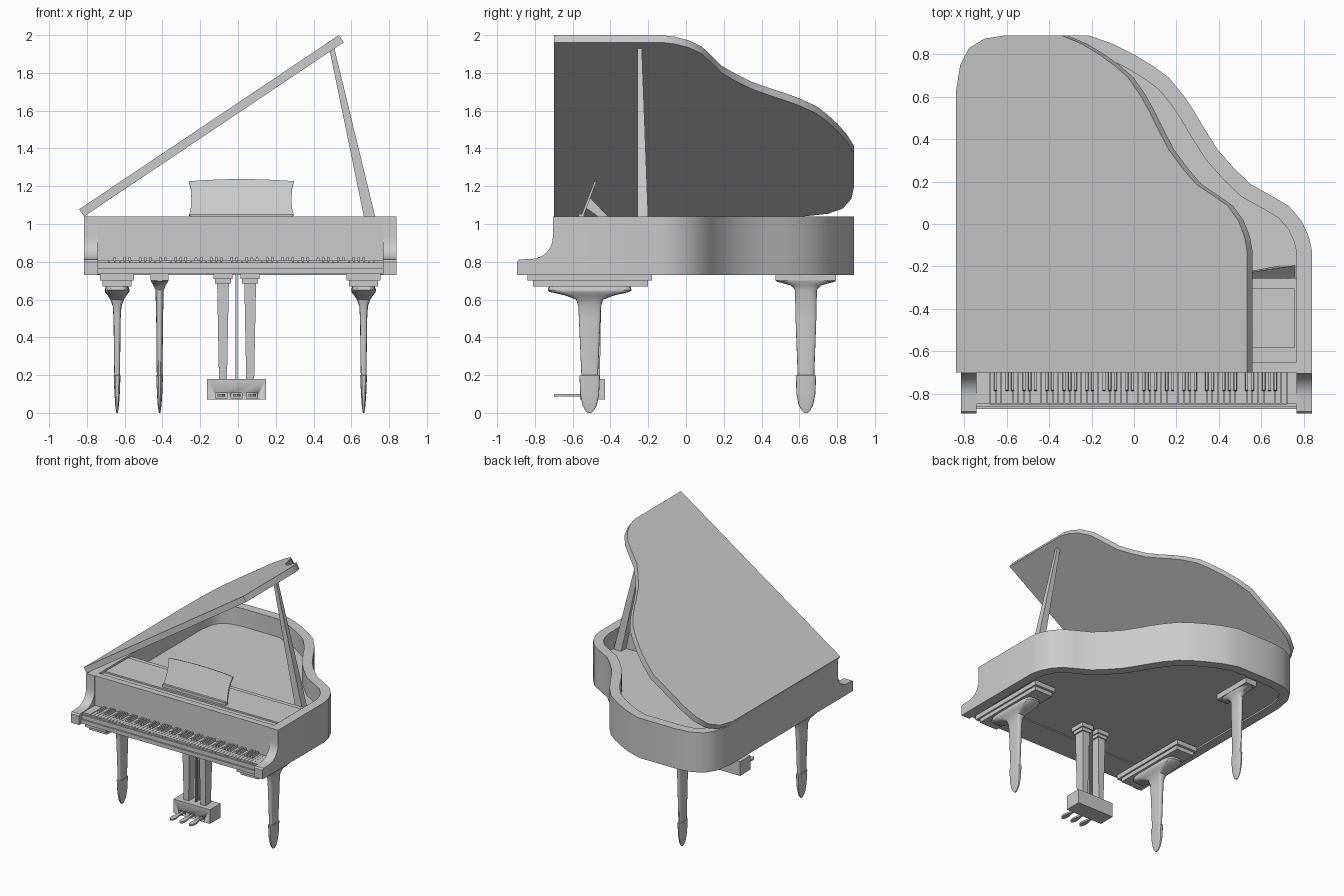
import bpy, bmesh
from math import atan2, cos, sin, pi, radians
from mathutils import Vector

if "Cube" in bpy.data.objects:
    bpy.data.objects.remove(bpy.data.objects["Cube"])


def finish(name, bm):
    bmesh.ops.recalc_face_normals(bm, faces=bm.faces)
    me = bpy.data.meshes.new(name)
    bm.to_mesh(me)
    bm.free()
    me.shade_smooth()
    me.set_sharp_from_angle(angle=radians(32))
    ob = bpy.data.objects.new(name, me)
    bpy.context.collection.objects.link(ob)
    return ob


def loft(name, rings):
    """Closed skin through rings that have equal point counts."""
    bm = bmesh.new()
    vs = [[bm.verts.new(p) for p in r] for r in rings]
    n = len(vs[0])
    for a, b in zip(vs, vs[1:]):
        for i in range(n):
            j = (i + 1) % n
            bm.faces.new((a[i], a[j], b[j], b[i]))
    bm.faces.new(vs[0])
    bm.faces.new(vs[-1])
    return finish(name, bm)


def prism(name, pts, axis, lo, hi):
    """Extrude a 2D outline along an axis: x takes (y,z), y takes (x,z), z takes (x,y)."""
    put = {'x': lambda p, t: (t, p[0], p[1]),
           'y': lambda p, t: (p[0], t, p[1]),
           'z': lambda p, t: (p[0], p[1], t)}[axis]
    return loft(name, [[put(p, t) for p in pts] for t in (lo, hi)])


def box(name, x0, x1, y0, y1, z0, z1):
    return prism(name, [(x0, y0), (x1, y0), (x1, y1), (x0, y1)], 'z', z0, z1)


def inset(path, d):
    """Offset an open path to its left by d, with mitred corners."""
    p = [Vector(q) for q in path]
    nor = [Vector((a.y - b.y, b.x - a.x)).normalized() for a, b in zip(p, p[1:])]
    out = []
    for i, q in enumerate(p):
        a, b = nor[max(i - 1, 0)], nor[min(i, len(nor) - 1)]
        out.append(tuple(q + (a + b) * d / (1 + a.dot(b))))
    return out


# Case outline, from right front around the tail to left front
OUT = [(.84, -.70), (.84, -.13), (.825, -.06), (.79, .015), (.73, .085), (.645, .135),
       (.55, .188), (.475, .26), (.395, .35), (.335, .445), (.285, .53), (.235, .605),
       (.165, .69), (.09, .745), (0, .80), (-.10, .85), (-.215, .89), (-.53, .89),
       (-.65, .875), (-.74, .83), (-.79, .75), (-.815, .62), (-.815, -.70)]
INN = inset(OUT, .073)
XL, XR = INN[-1][0], INN[0][0]

# Case: curved rim, soundboard body, arms
prism("rim", OUT + INN[::-1], 'z', .73, 1.04)
prism("soundboard", INN, 'z', .742, .90)
arm = [(-.70, .73), (-.70, 1.04), (-.705, 1.04)]
arm += [(-.82 + .115 * cos(a), .93 - .115 * sin(a)) for a in [i * pi / 16 for i in range(9)]]
arm += [(-.885, .812), (-.895, .80), (-.895, .73)]
prism("left_arm", arm, 'x', -.815, XL)
prism("right_arm", arm, 'x', XR, .84)

# Lid, hinged on the left edge
lid = prism("lid", [(x + .815, y) for x, y in OUT], 'z', 0, .046)
lid.location = (-.815, 0, 1.04)
lid.rotation_euler.y = -atan2(.92, 1.372)

# Lid prop, tapering upward
loft("lid_prop", [[(xa, -.257, z), (xb, -.257, z), (xb, yb, z), (xa, yb, z)]
                  for z, xa, xb, yb in ((.90, .695, .76, -.195), (1.93, .483, .510, -.234))])

# Fallboard, front deck and its raised panel
box("fallboard", XL, XR, -.70, -.65, .79, 1.04)
box("deck", XL, XR, -.65, -.255, .89, 1.02)
box("deck_panel", -.735, .757, -.585, -.305, 1.02, 1.032)

# Keybed, front slip and cheek blocks
box("keybed", XL, XR, -.85, -.65, .735, .785)
box("key_slip_lower", XL, XR, -.872, -.85, .735, .765)
box("key_slip_upper", XL, XR, -.86, -.848, .765, .797)
box("left_cheek_block", XL, -.682, -.848, -.70, .785, .81)
box("right_cheek_block", .722, XR, -.848, -.70, .785, .81)

# Keyboard: 52 naturals and 36 sharps
K0, KW = -.68, 1.4 / 52
for i in range(52):
    x = K0 + i * KW
    box("white_key", x + .001, x + KW - .001, -.846, -.70, .785, .808)
    if i % 7 in (0, 2, 3, 5, 6) and i < 51:
        c = x + KW
        loft("black_key", [[(c - w, y, z), (c + w, y, z), (c + w, -.70, z), (c - w, -.70, z)]
                           for w, y, z in ((.008, -.79, .80), (.006, -.783, .826))])

# Music desk with waisted sides and bowed top, ledge and struts
side = [(.277, 0), (.268, .04), (.265, .10), (.268, .15), (.278, .192)]
top = [(.18, .199), (.07, .203)]
half = side + top
desk = prism("music_desk", half + [(-x, z) for x, z in half[::-1]], 'y', -.006, .006)
desk.location = (.018, -.548, 1.045)
desk.rotation_euler.x = -atan2(.072, .19)
box("desk_ledge", -.255, .29, -.568, -.54, 1.03, 1.054)
for x in (-.13, .15):
    prism("desk_strut", [(-.53, 1.085), (-.508, 1.14), (-.405, 1.032), (-.455, 1.032)],
          'x', x, x + .02)


def leg(name, cx, cy, secs, power):
    """Loft of rounded sections (z, half width x, half width y)."""
    def ring(z, hx, hy):
        r = []
        for i in range(24):
            a = 2 * pi * i / 24
            c, s = cos(a), sin(a)
            r.append((cx + hx * (abs(c) ** power) * (1 if c > 0 else -1),
                      cy + hy * (abs(s) ** power) * (1 if s > 0 else -1), z))
        return r
    loft(name, [ring(*s) for s in secs])


# Legs share the same shaft and spade foot
shaft = [(.20, .015, .044), (.197, .018, .054), (.10, .014, .05),
         (.04, .010, .038), (.012, .006, .022), (0, .004, .010)]
front = [(.67, .06, .215), (.65, .066, .222), (.64, .064, .21), (.622, .05, .13),
         (.60, .036, .072), (.565, .023, .06), (.50, .019, .057)] + shaft
rear = [(.705, .047, .16), (.695, .045, .155), (.675, .032, .08), (.65, .022, .058),
        (.50, .018, .055)] + shaft
for n, cx in (("left", -.64), ("right", .665)):
    box(n + "_leg_plate_upper", cx - .09, cx + .09, -.84, -.18, .70, .735)
    box(n + "_leg_plate_lower", cx - .077, cx + .077, -.81, -.20, .67, .70)
    leg(n + "_front_leg", cx, -.51, front, .45)
box("rear_leg_plate", -.463, -.367, .473, .795, .70, .745)
leg("rear_leg", -.415, .635, rear, .8)

# Pedal lyre: posts with stepped caps, rods, box, pedals
LX = -.0075
for s in (-1, 1):
    c = LX + s * .072
    loft("lyre_post", [[(c - w, -.49 - d, z), (c + w, -.49 - d, z),
                        (c + w, -.49 + d, z), (c - w, -.49 + d, z)]
                       for z, w, d in ((.17, .021, .034), (.69, .031, .042))])
    box("lyre_post_cap", c - .042, c + .042, -.54, -.44, .685, .71)
    box("lyre_post_cap_top", c - .05, c + .05, -.55, -.43, .71, .745)
for y in (-.51, -.49, -.47):
    box("pedal_rod", LX - .005, LX + .005, y - .004, y + .004, .17, .745)
pedal_box = box("pedal_box", LX - .157, LX + .157, -.56, -.43, .07, .18)
for i in (-1, 0, 1):
    c = LX + i * .082
    cut = box("pedal_hole_cutter", c - .03, c + .03, -.60, -.535, .076, .106)
    cut.hide_render = True
    cut.hide_set(True)
    mod = pedal_box.modifiers.new("hole", 'BOOLEAN')
    mod.object = cut
    mod.operation = 'DIFFERENCE'
    mod.solver = 'EXACT'
    shape = [(.010, -.53), (.009, -.60), (.018, -.64), (.020, -.665), (.014, -.69), (.005, -.70)]
    prism("pedal", [(c + x, y) for x, y in shape] + [(c - x, y) for x, y in shape[::-1]],
          'z', .086, .099)
